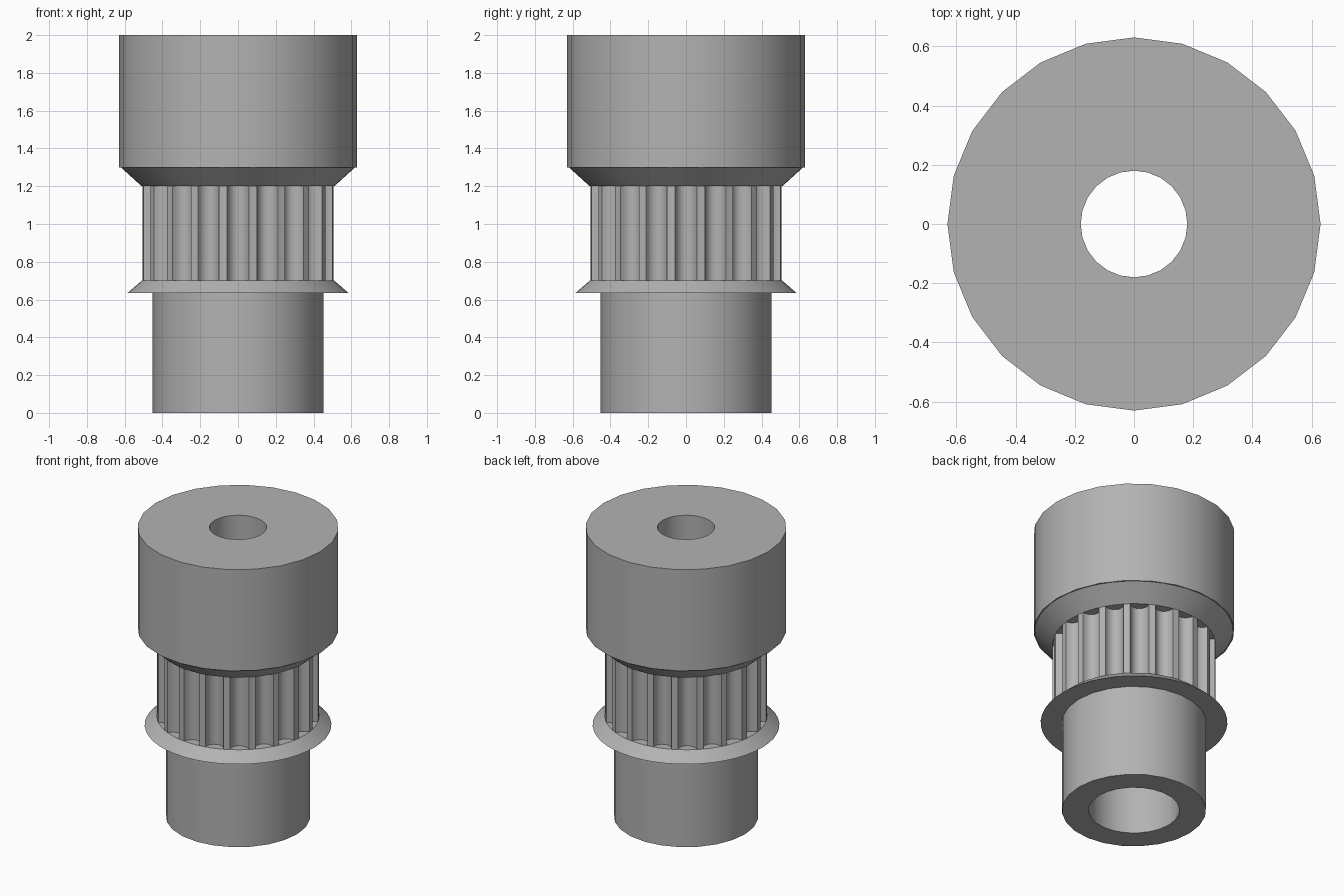
import bpy, bmesh, math

cube = bpy.data.objects.get("Cube")
if cube:
    bpy.data.objects.remove(cube)

grey = bpy.data.materials.new("grey metal")
grey.use_nodes = True
COLOUR = (0.45, 0.45, 0.45, 1)
grey.diffuse_color = COLOUR
grey.node_tree.nodes["Principled BSDF"].inputs["Base Color"].default_value = COLOUR

BORE, POCKET = 0.18, 0.285
HUB_TOP, BELT_LOW, BELT_HIGH, CONE_TOP = 0.635, 0.7, 1.2, 1.3


def finish(name, bm):
    bmesh.ops.recalc_face_normals(bm, faces=bm.faces)
    mesh = bpy.data.meshes.new(name)
    bm.to_mesh(mesh)
    bm.free()
    mesh.materials.append(grey)
    obj = bpy.data.objects.new(name, mesh)
    bpy.context.collection.objects.link(obj)
    bpy.ops.object.select_all(action="DESELECT")
    obj.select_set(True)
    bpy.context.view_layer.objects.active = obj
    bpy.ops.object.shade_smooth_by_angle(angle=math.radians(30))


def ring(bm, points, z):
    return [bm.verts.new((r * math.sin(a), r * math.cos(a), z)) for r, a in points]


def bridge(bm, low, high):
    n = len(low)
    for i in range(n):
        j = (i + 1) % n
        bm.faces.new((low[i], low[j], high[j], high[i]))


def turned(name, profile, sides):
    """Closed (radius, z) profile turned about the z axis."""
    bm = bmesh.new()
    turn = [math.tau * i / sides for i in range(sides)]
    rings = [ring(bm, [(r, a) for a in turn], z) for r, z in profile]
    for low, high in zip(rings, rings[1:] + rings[:1]):
        bridge(bm, low, high)
    finish(name, bm)


# Lower hub with its wide pocket
turned("hub", [(POCKET, 0), (0.452, 0), (0.452, HUB_TOP), (POCKET, HUB_TOP)], 24)
# Flared flange under the belt track
turned("lower_flange", [(POCKET, HUB_TOP), (0.585, HUB_TOP), (0.51, BELT_LOW), (BORE, BELT_LOW),
                        (BORE, HUB_TOP)], 48)
# Cone and head above the belt track
turned("upper_cone", [(BORE, BELT_HIGH), (0.51, BELT_HIGH), (0.62, CONE_TOP), (BORE, CONE_TOP)], 48)
turned("head", [(BORE, CONE_TOP), (0.63, CONE_TOP), (0.63, 2), (BORE, 2)], 24)

# Toothed belt track: rounded grooves around the rim
TEETH, RIM, DEPTH, STEPS = 20, 0.51, 0.062, 8
half = math.tau / TEETH * 0.37
outline = []
for tooth in range(TEETH):
    middle = math.tau * tooth / TEETH
    for s in range(STEPS + 1):
        t = math.pi * s / STEPS
        outline.append((RIM - DEPTH * math.sin(t), middle - half * math.cos(t)))
bm = bmesh.new()
bore_line = [(BORE, a) for r, a in outline]
loops = [ring(bm, pts, z) for pts, z in ((outline, BELT_LOW), (outline, BELT_HIGH),
                                         (bore_line, BELT_HIGH), (bore_line, BELT_LOW))]
for low, high in zip(loops, loops[1:] + loops[:1]):
    bridge(bm, low, high)
finish("belt_track", bm)
